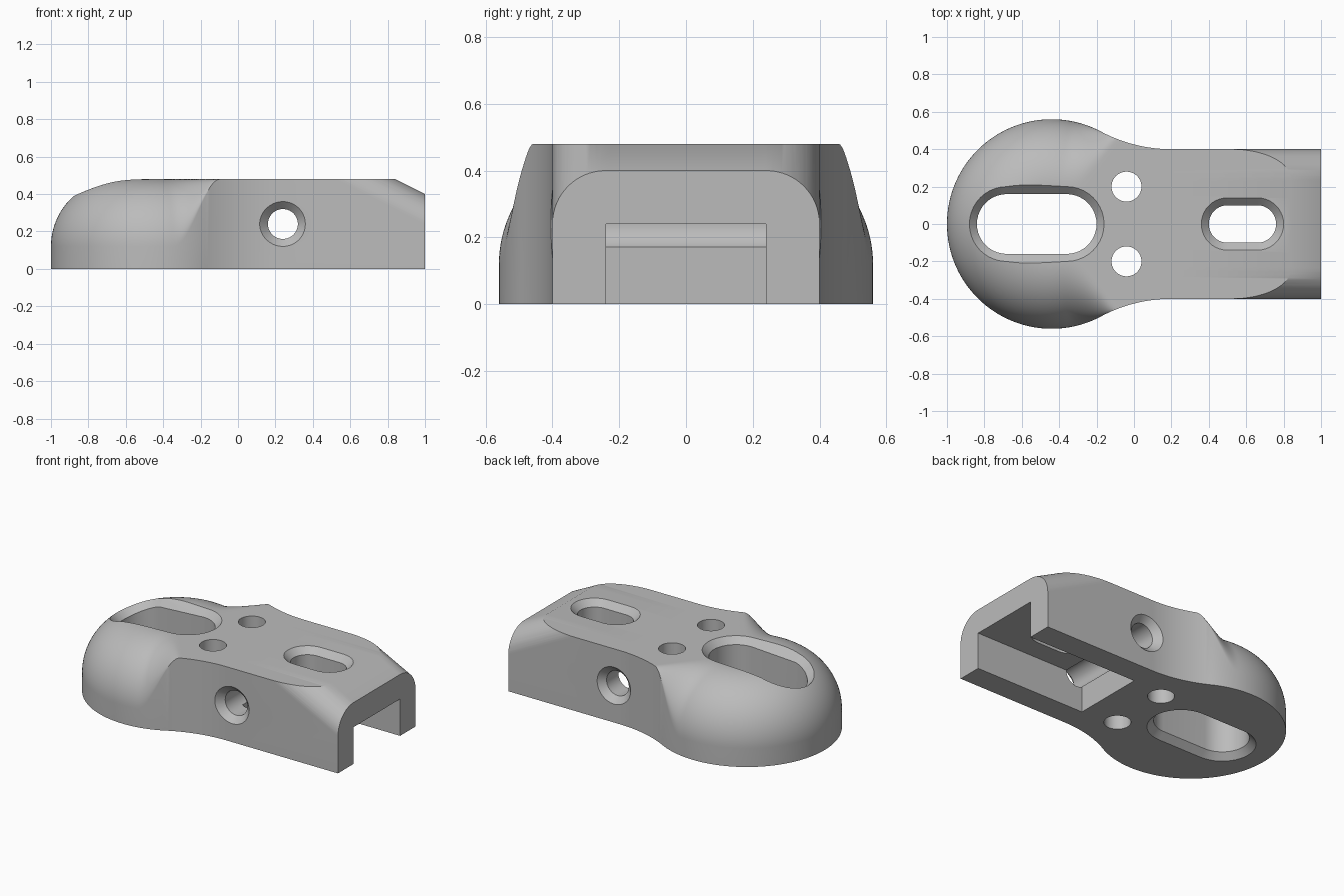
import bpy, bmesh
from math import sin, cos, pi, sqrt, atan2, acos, degrees, radians

if "Cube" in bpy.data.objects:
    bpy.data.objects.remove(bpy.data.objects["Cube"])

HEAD_X, HEAD_R = -0.44, 0.56      # round head
HALF_W, HEIGHT = 0.4, 0.48        # straight tail
NECK_X, NECK_R = 0.2, 0.8         # concave neck blend
ROUND_R = 0.36                    # rounding on the head's top edge
TANGENT = (NECK_X - HEAD_X) / (HEAD_R + NECK_R)
JOIN_X = HEAD_X + HEAD_R * TANGENT

metal = bpy.data.materials.new("plain grey")
metal.use_nodes = True
GREY = (0.5, 0.5, 0.5, 1)
metal.diffuse_color = GREY
shader = next(n for n in metal.node_tree.nodes if n.type == 'BSDF_PRINCIPLED')
shader.inputs["Base Color"].default_value = GREY


def make_object(name, bm):
    bmesh.ops.remove_doubles(bm, verts=bm.verts[:], dist=1e-5)
    bmesh.ops.recalc_face_normals(bm, faces=bm.faces[:])
    mesh = bpy.data.meshes.new(name)
    bm.to_mesh(mesh)
    bm.free()
    obj = bpy.data.objects.new(name, mesh)
    bpy.context.collection.objects.link(obj)
    return obj


def loft(name, rings):
    """Closed solid through rings that have equal point counts."""
    bm = bmesh.new()
    loops = [[bm.verts.new(p) for p in ring] for ring in rings]
    n = len(loops[0])
    for a, b in zip(loops, loops[1:]):
        for i in range(n):
            j = (i + 1) % n
            bm.faces.new((a[i], a[j], b[j], b[i]))
    bm.faces.new(loops[0])
    bm.faces.new(loops[-1])
    return make_object(name, bm)


def half_width(x):
    if x <= JOIN_X:
        return sqrt(max(0, HEAD_R ** 2 - (x - HEAD_X) ** 2))
    if x < NECK_X:
        return HALF_W + NECK_R - sqrt(NECK_R ** 2 - (x - NECK_X) ** 2)
    return HALF_W


def top_height(x, y):
    """Rounded head that fades into the flat top across the neck."""
    r = min(sqrt((x - HEAD_X) ** 2 + y * y), HEAD_R)
    out = max(0, r - (HEAD_R - ROUND_R))
    drop = ROUND_R - sqrt(max(0, ROUND_R ** 2 - out * out))
    t = (degrees(atan2(abs(y), x - HEAD_X)) - 53) / 27
    t = min(1, max(0, t))
    return HEIGHT - drop * t * t * (3 - 2 * t)


# Body: plan outline with a shaped top
end = pi - acos(TANGENT)
columns = [HEAD_X - HEAD_R * cos(end * i / 72) for i in range(73)]
columns += [JOIN_X + (NECK_X - JOIN_X) * i / 28 for i in range(1, 29)] + [1.0]
STRIPS = 72
bm = bmesh.new()
top = []
for x in columns[1:]:
    ys = [half_width(x) * sin(pi * (j / STRIPS - 0.5)) for j in range(STRIPS + 1)]
    top.append([bm.verts.new((x, y, top_height(x, y))) for y in ys])
for a, b in zip(top, top[1:]):
    for j in range(STRIPS):
        bm.faces.new((a[j], b[j], b[j + 1], a[j + 1]))
tip = bm.verts.new((columns[0], 0, top_height(columns[0], 0)))
for j in range(STRIPS):
    bm.faces.new((tip, top[0][j], top[0][j + 1]))
rim = [tip] + [c[0] for c in top] + top[-1][1:-1] + [c[-1] for c in reversed(top)]
base = [bm.verts.new((v.co.x, v.co.y, 0)) for v in rim]
for i in range(len(rim)):
    j = (i + 1) % len(rim)
    bm.faces.new((base[i], base[j], rim[j], rim[i]))
bm.faces.new(base)
body = make_object("bracket_body", bm)
body.data.materials.append(metal)


def slot_points(x0, x1, r, steps=20):
    """Plan outline of a slot with round ends centred at x0 and x1."""
    right = [-pi / 2 + pi * i / steps for i in range(steps + 1)]
    pts = [(x1 + r * cos(a), r * sin(a)) for a in right]
    return pts + [(x0 - r * cos(a), -r * sin(a)) for a in right]


def slot_cutter(name, x0, x1, r, bottom_bevel):
    inner = slot_points(x0, x1, r)
    edge = slot_points(x0, x1, r + 0.04)
    wide = slot_points(x0, x1, r + 0.06)
    tops = [top_height(*p) for p in edge]
    if bottom_bevel:
        rings = [[(*p, -0.02) for p in wide], [(*p, 0.04) for p in inner]]
    else:
        rings = [[(*p, 0.1) for p in inner]]
    rings.append([(*p, z - 0.04) for p, z in zip(inner, tops)])
    rings.append([(*p, z + 0.02) for p, z in zip(wide, tops)])
    rings.append([(*p, 0.7) for p in wide])
    return loft(name, rings)


def circle(r, n=48):
    return [(r * cos(2 * pi * (i + 0.5) / n), r * sin(2 * pi * (i + 0.5) / n)) for i in range(n)]


cutters = []

# Sloped tail end with rounded shoulders
arc = [radians(90 * i / 16) for i in range(17)]
side = [(0.24 + 0.16 * cos(a), 0.24 + 0.16 * sin(a)) for a in arc]
profile = [(0.7, 1.5), (0.7, 0.24)] + side
profile += [(-y, z) for y, z in reversed(profile)]
cutters.append(loft("tail_slope_cutter",
                    [[(x, y, z + 0.5 * (1 - x)) for y, z in profile] for x in (0.3, 1.2)]))

# Channel under the tail
section = [(-0.24, -0.1), (0.24, -0.1), (0.24, 0.24), (-0.24, 0.24)]
cutters.append(loft("channel_cutter", [[(x, y, z) for y, z in section] for x in (0.2, 1.2)]))

# Long slots through the top
cutters.append(slot_cutter("head_slot_cutter", -0.68, -0.36, 0.16, True))
cutters.append(slot_cutter("tail_slot_cutter", 0.5, 0.66, 0.1, False))

# Pair of holes in the neck
for s in (-1, 1):
    cutters.append(loft("neck_hole_cutter", [[(x - 0.04, y + 0.2 * s, z) for x, y in circle(0.08)]
                                             for z in (-0.1, 0.7)]))

# Countersunk cross hole through both walls
stations = [(-0.42, 0.14), (-0.36, 0.08), (0.36, 0.08), (0.42, 0.14)]
cutters.append(loft("cross_hole_cutter",
                    [[(0.24 + u, y, 0.24 + v) for u, v in circle(r)] for y, r in stations]))

bpy.context.view_layer.objects.active = body
for cutter in cutters:
    cutter.hide_render = True
    mod = body.modifiers.new(cutter.name, 'BOOLEAN')
    mod.operation = 'DIFFERENCE'
    mod.solver = 'EXACT'
    mod.object = cutter
    bpy.ops.object.modifier_apply(modifier=mod.name)
    bpy.data.objects.remove(cutter)

bpy.ops.object.select_all(action='DESELECT')
body.select_set(True)
bpy.ops.object.shade_smooth_by_angle(angle=radians(30))
